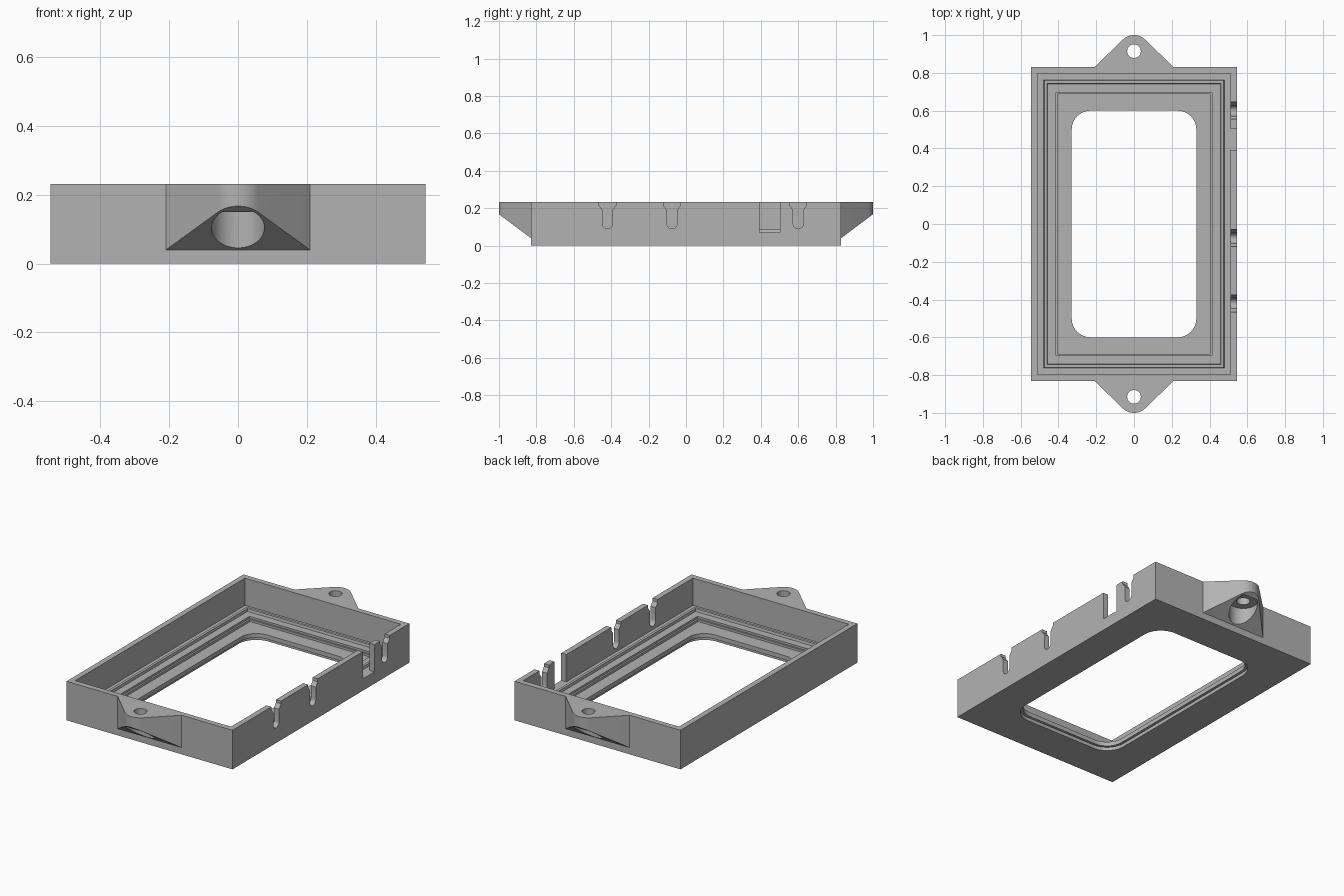
import bpy, bmesh, math

if "Cube" in bpy.data.objects:
    bpy.data.objects.remove(bpy.data.objects["Cube"], do_unlink=True)

HALF_X, HALF_Y, TOP = 0.545, 0.83, 0.232
FLOOR, SUNK = 0.07, 0.045

grey = bpy.data.materials.new("plain grey")
grey.use_nodes = True
grey.diffuse_color = (0.45, 0.45, 0.45, 1)
grey.node_tree.nodes["Principled BSDF"].inputs["Base Color"].default_value = (0.45, 0.45, 0.45, 1)


def make_object(name, bm):
    bmesh.ops.recalc_face_normals(bm, faces=bm.faces)
    mesh = bpy.data.meshes.new(name)
    bm.to_mesh(mesh)
    bm.free()
    mesh.materials.append(grey)
    obj = bpy.data.objects.new(name, mesh)
    bpy.context.collection.objects.link(obj)
    return obj


def loft(name, loops):
    """Bridge closed loops of equal length and cap both ends."""
    bm = bmesh.new()
    rings = [[bm.verts.new(p) for p in loop] for loop in loops]
    n = len(rings[0])
    for a, b in zip(rings, rings[1:]):
        for i in range(n):
            j = (i + 1) % n
            bm.faces.new((a[i], a[j], b[j], b[i]))
    bm.faces.new(rings[0])
    bm.faces.new(rings[-1])
    return make_object(name, bm)


def arc(cx, cy, r, start, end, steps=12):
    angles = [math.radians(start + (end - start) * i / steps) for i in range(steps + 1)]
    return [(cx + r * math.cos(a), cy + r * math.sin(a)) for a in angles]


def prism(name, outline, z0, z1):
    return loft(name, [[(x, y, z) for x, y in outline] for z in (z0, z1)])


def rounded_rect(hx, hy, r):
    corners = [(1, 1, 0), (-1, 1, 90), (-1, -1, 180), (1, -1, 270)]
    return [p for sx, sy, a in corners
            for p in arc(sx * (hx - r), sy * (hy - r), r, a, a + 90)]


def wall_cutter(name, outline):
    """Prism across the left wall from a (y, z) outline."""
    return loft(name, [[(x, y, z) for y, z in outline] for x in (HALF_X - 0.034, HALF_X + 0.05)])


def cut(obj, cutters):
    bpy.context.view_layer.objects.active = obj
    for cutter in cutters:
        cutter.hide_render = True
        mod = obj.modifiers.new("cut", 'BOOLEAN')
        mod.operation = 'DIFFERENCE'
        mod.solver = 'EXACT'
        mod.object = cutter
        bpy.ops.object.modifier_apply(modifier=mod.name)
        bpy.data.objects.remove(cutter, do_unlink=True)


def smooth(obj):
    bpy.ops.object.select_all(action='DESELECT')
    obj.select_set(True)
    bpy.context.view_layer.objects.active = obj
    bpy.ops.object.shade_smooth_by_angle(angle=math.radians(30))


# Tray: wall, floor, seal ridge and sunken ledge as (inset, height)
section = [(0, 0), (0, TOP), (0.033, TOP), (0.033, FLOOR), (0.067, FLOOR),
           (0.07, 0.085), (0.085, 0.085), (0.088, FLOOR),
           (0.133, FLOOR), (0.133, 0.058), (0.143, 0.058), (0.143, SUNK)]
tray = loft("tray", [[(sx * (HALF_X - d), sy * (HALF_Y - d), z)
                      for sx, sy in ((1, 1), (-1, 1), (-1, -1), (1, -1))]
                     for d, z in section])

# Window opening with a wider recess from below
cutters = [prism("opening", rounded_rect(0.33, 0.60, 0.1), -0.1, 0.2),
           prism("opening_recess", rounded_rect(0.345, 0.615, 0.115), -0.1, 0.02)]

# Cable slots with rounded bottoms and flared mouths
for y in (-0.42, -0.075, 0.60):
    outline = arc(y, 0.117, 0.027, 180, 360)
    outline += [(y + 0.027, 0.19), (y + 0.045, 0.215), (y + 0.045, 0.3),
                (y - 0.045, 0.3), (y - 0.045, 0.215), (y - 0.027, 0.19)]
    cutters.append(wall_cutter("cable_slot", outline))

# Square slot down to the floor
cutters.append(wall_cutter("square_slot", [(0.393, FLOOR), (0.503, FLOOR), (0.503, 0.3), (0.393, 0.3)]))
cut(tray, cutters)
smooth(tray)

# Mounting ears with sloped undersides and counterbored screw holes
EAR_Y, EAR_R = 0.915, 0.085
for name, s in (("back_ear", 1), ("front_ear", -1)):
    outline = [(0.21, 0.82), (0.21, HALF_Y)] + arc(0, EAR_Y, EAR_R, 46, 134, 16)
    outline += [(-0.21, HALF_Y), (-0.21, 0.82)]
    bottom = [(s * x, s * y, 0.04 + (y - HALF_Y) * 0.75) for x, y in outline]
    ear = loft(name, [bottom, [(x, y, TOP) for x, y, z in bottom]])
    cut(ear, [prism("screw_hole", arc(0, s * EAR_Y, 0.036, 0, 352.5, 47), -0.1, 0.4),
              prism("screw_recess", arc(0, s * EAR_Y, 0.077, 0, 352.5, 47), -0.1, 0.15)])
    smooth(ear)
